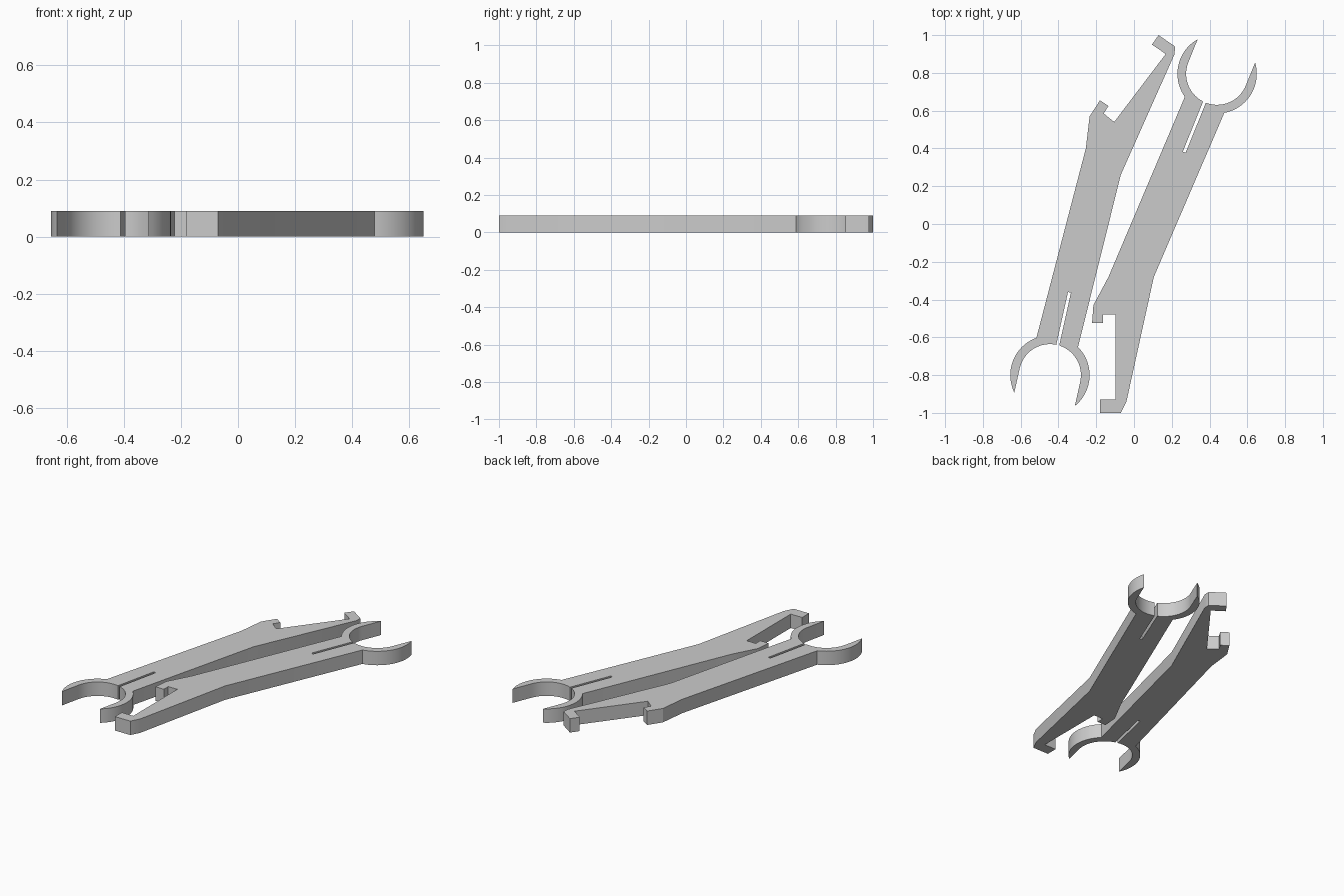
import bpy
import bmesh
from math import acos, asin, cos, radians, sin
from mathutils import Vector

cube = bpy.data.objects.get("Cube")
if cube:
    bpy.data.objects.remove(cube, do_unlink=True)

THICK = 0.09
R_OUT, R_IN = 0.21, 0.164
NECK = radians(32.5)
STEPS = 20

GREY = (0.6, 0.6, 0.6, 1)
grey = bpy.data.materials.new("plain grey")
grey.use_nodes = True
grey.diffuse_color = GREY
grey.node_tree.nodes["Principled BSDF"].inputs["Base Color"].default_value = GREY


def arc(radius, start, end):
    return [Vector((radius * cos(t), radius * sin(t)))
            for t in (start + (end - start) * i / STEPS for i in range(STEPS + 1))]


def clip_outline(center, axis_degrees):
    """Open ring with tangent tips and a flex slot; local x points out of the opening."""
    half, back = radians(90), radians(180)
    tip = half - acos(R_IN / R_OUT)
    slot_a, slot_b, slot_end = -0.002, 0.014, -0.45
    points = arc(R_OUT, back - NECK, tip)
    points += arc(R_IN, half, back - asin(slot_b / R_IN))
    points += [Vector((slot_end, slot_b)), Vector((slot_end, slot_a))]
    points += arc(R_IN, back - asin(slot_a / R_IN), back + half)
    points += arc(R_OUT, 2 * back - tip, back + NECK)
    a = radians(axis_degrees)
    ux, uy = Vector((cos(a), sin(a))), Vector((-sin(a), cos(a)))
    return [Vector(center) + p.x * ux + p.y * uy for p in points]


def make_arm(name, center, axis_degrees, body):
    outline = clip_outline(center, axis_degrees) + [Vector(p) for p in body]
    bm = bmesh.new()
    face = bm.faces.new([bm.verts.new((p.x, p.y, 0)) for p in outline])
    result = bmesh.ops.extrude_face_region(bm, geom=[face])
    top = [v for v in result["geom"] if isinstance(v, bmesh.types.BMVert)]
    bmesh.ops.translate(bm, verts=top, vec=(0, 0, THICK))
    bmesh.ops.recalc_face_normals(bm, faces=bm.faces)
    mesh = bpy.data.meshes.new(name)
    bm.to_mesh(mesh)
    bm.free()
    mesh.materials.append(grey)
    obj = bpy.data.objects.new(name, mesh)
    bpy.context.collection.objects.link(obj)
    bpy.ops.object.select_all(action='DESELECT')
    obj.select_set(True)
    bpy.context.view_layer.objects.active = obj
    bpy.ops.object.shade_smooth_by_angle(angle=radians(25))


# Arm with slanted hooks at the back and its clip at the front
make_arm("right_clip_arm", (-0.445, -0.80), 257.5, [
    (-0.255, 0.40), (-0.235, 0.57), (-0.18, 0.655), (-0.135, 0.625),
    (-0.16, 0.585), (-0.105, 0.54), (0.168, 0.90), (0.095, 0.95),
    (0.13, 1.0), (0.217, 0.94), (0.215, 0.90), (-0.07, 0.26)])

# Arm with square hooks at the front and its clip at the back
make_arm("left_clip_arm", (0.44, 0.795), 68, [
    (0.105, -0.28), (-0.04, -0.94), (-0.07, -1.0), (-0.18, -1.0),
    (-0.18, -0.93), (-0.098, -0.93), (-0.098, -0.48), (-0.163, -0.48),
    (-0.163, -0.525), (-0.222, -0.525), (-0.215, -0.43), (-0.135, -0.28)])
